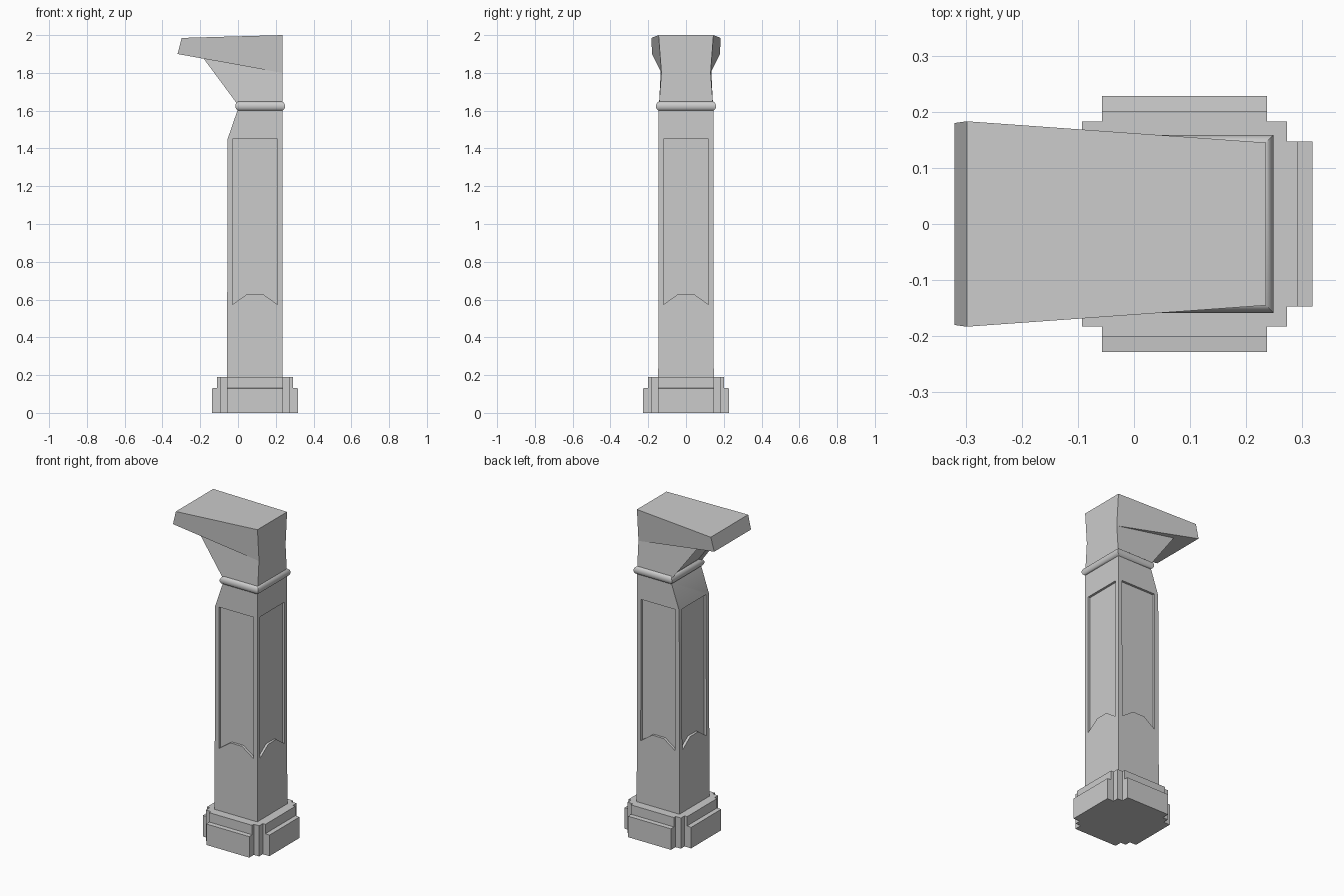
import bpy, bmesh, math
from mathutils import Matrix, Vector

if "Cube" in bpy.data.objects:
    bpy.data.objects.remove(bpy.data.objects["Cube"])

CX = 0.09  # axis of the shaft


def finish(name, bm):
    bmesh.ops.recalc_face_normals(bm, faces=bm.faces)
    me = bpy.data.meshes.new(name)
    bm.to_mesh(me)
    bm.free()
    ob = bpy.data.objects.new(name, me)
    bpy.context.collection.objects.link(ob)
    return ob


def loft(rings):
    """Skin equal-length rings of points and cap both ends."""
    bm = bmesh.new()
    vs = [[bm.verts.new(p) for p in r] for r in rings]
    n = len(vs[0])
    for a, b in zip(vs, vs[1:]):
        for i in range(n):
            bm.faces.new((a[i], a[(i + 1) % n], b[(i + 1) % n], b[i]))
    bm.faces.new(vs[0][::-1])
    bm.faces.new(vs[-1])
    return bm


def rect(x0, x1, hy, z):
    return [(x0, -hy, z), (x1, -hy, z), (x1, hy, z), (x0, hy, z)]


def cross_outline(arm, half, corner, z):
    """Square with a wider slab projecting from every side."""
    quarter = [(arm, -half), (arm, half), (corner, half),
               (corner, corner), (half, corner)]
    pts = []
    for k in range(4):
        c, s = round(math.cos(k * math.pi / 2)), round(math.sin(k * math.pi / 2))
        pts += [(CX + c * x - s * y, s * x + c * y, z) for x, y in quarter]
    return pts


# Stepped plinth with slabs on four sides
plinth = finish("plinth", loft([
    cross_outline(0.228, 0.147, 0.183, 0.0),
    cross_outline(0.228, 0.147, 0.183, 0.13),
    cross_outline(0.201, 0.147, 0.183, 0.132),
    cross_outline(0.201, 0.147, 0.183, 0.19)]))

# Shaft, leaning back on its left side near the top
shaft = finish("shaft", loft([
    rect(-0.058, 0.235, 0.147, 0.18),
    rect(-0.055, 0.235, 0.145, 1.45),
    rect(0.0, 0.235, 0.145, 1.61)]))

# Recessed arched-foot panels on all four shaft faces
outline = [(-0.118, 0.575), (-0.04, 0.63), (0.04, 0.63),
           (0.118, 0.575), (0.118, 1.45), (-0.118, 1.45)]
for k in range(4):
    bm = loft([[(u, y, z) for u, z in outline] for y in (-0.3, -0.131)])
    bm.transform(Matrix.Translation(Vector((CX, 0, 0)))
                 @ Matrix.Rotation(k * math.pi / 2, 4, 'Z'))
    cutter = finish("panel_cutter", bm)
    mod = shaft.modifiers.new("panel", 'BOOLEAN')
    mod.operation = 'DIFFERENCE'
    mod.solver = 'EXACT'
    mod.object = cutter
    bpy.context.view_layer.objects.active = shaft
    bpy.ops.object.modifier_apply(modifier=mod.name)
    bpy.data.objects.remove(cutter)

# Rounded collar moulding
collar_profile = [(0.0, 1.6), (0.009, 1.607), (0.014, 1.618),
                  (0.014, 1.63), (0.009, 1.641), (0.0, 1.648)]
collar = finish("collar", loft(
    [rect(-d, 0.235 + d, 0.145 + d, z) for d, z in collar_profile]))

# Flared neck with a sunken sloping face
bm = loft([rect(0.0, 0.235, 0.143, 1.63),
           [(-0.185, -0.13, 1.88), (0.235, -0.13, 1.805),
            (0.235, 0.13, 1.805), (-0.185, 0.13, 1.88)]])
bmesh.ops.recalc_face_normals(bm, faces=bm.faces)
slope = min(bm.faces, key=lambda f: f.calc_center_median().x)
bmesh.ops.inset_region(bm, faces=[slope], thickness=0.02, depth=-0.015)
neck = finish("neck", bm)

# Overhanging wedge head, wider towards its free end
head = finish("head", loft([
    [(-0.32, -0.18, 1.9), (-0.32, 0.18, 1.9),
     (-0.298, 0.183, 1.985), (-0.298, -0.183, 1.985)],
    [(0.235, -0.13, 1.8), (0.235, 0.13, 1.8),
     (0.235, 0.145, 2.0), (0.235, -0.145, 2.0)]]))

# Smooth shading with crisp edges
for ob in (plinth, shaft, collar, neck, head):
    bpy.ops.object.select_all(action='DESELECT')
    ob.select_set(True)
    bpy.context.view_layer.objects.active = ob
    bpy.ops.object.shade_smooth_by_angle(angle=math.radians(45))
